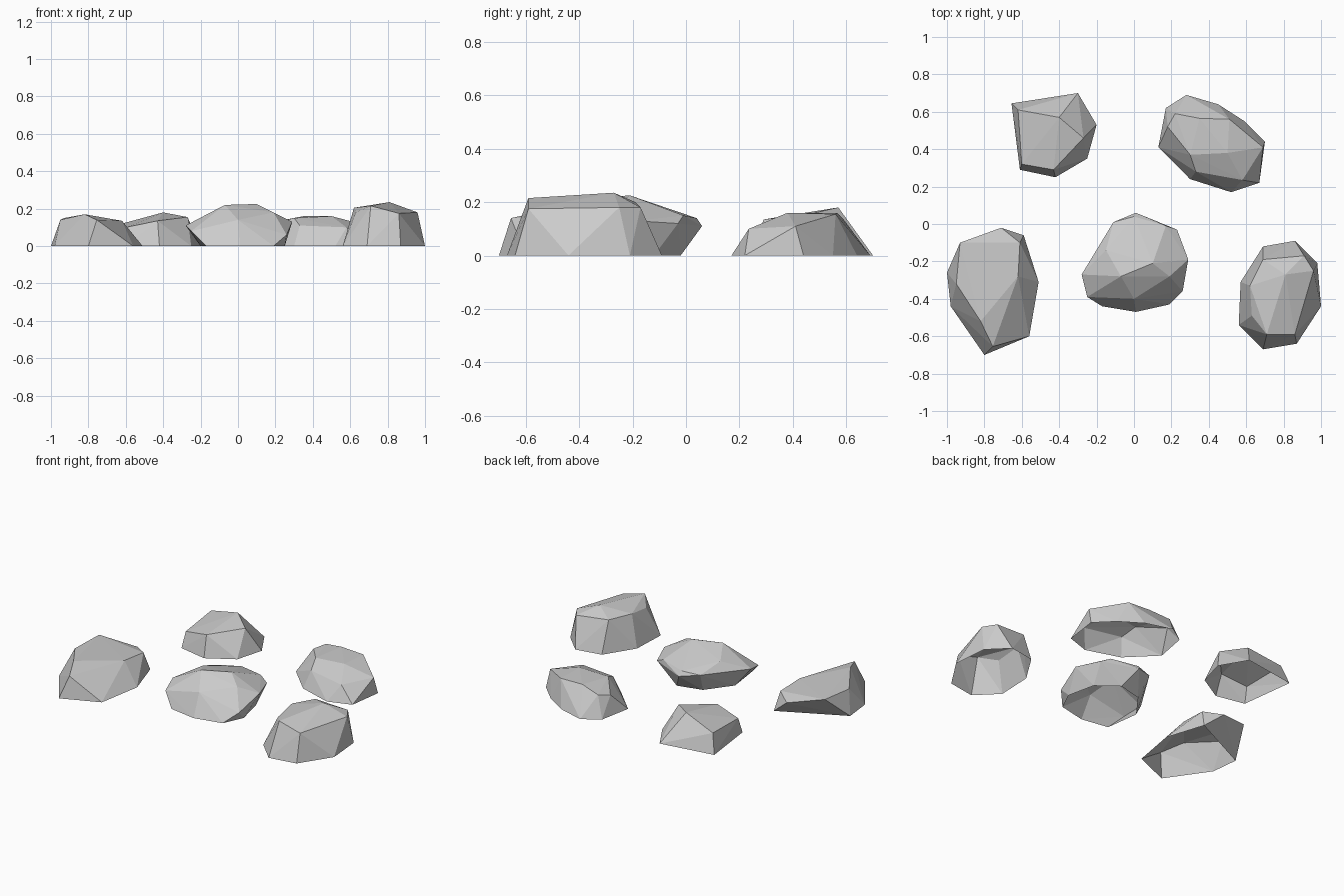
import bpy, bmesh

stone = bpy.data.materials.new("grey stone")
stone.diffuse_color = (0.6, 0.6, 0.6, 1)


def rock(name, base, upper):
    """Faceted boulder: hull of a ground outline and upper corners, open underneath."""
    bm = bmesh.new()
    for x, y in base:
        bm.verts.new((x, y, 0))
    for p in upper:
        bm.verts.new(p)
    bmesh.ops.convex_hull(bm, input=bm.verts[:])
    bmesh.ops.delete(bm, geom=[v for v in bm.verts if not v.link_faces], context='VERTS')
    under = [f for f in bm.faces if all(v.co.z < 0.001 for v in f.verts)]
    bmesh.ops.delete(bm, geom=under, context='FACES')
    bmesh.ops.recalc_face_normals(bm, faces=bm.faces[:])
    if sum(f.normal.z * f.calc_area() for f in bm.faces) < 0:
        bmesh.ops.reverse_faces(bm, faces=bm.faces[:])
    mesh = bpy.data.meshes.new(name)
    bm.to_mesh(mesh)
    bm.free()
    mesh.materials.append(stone)
    bpy.context.collection.objects.link(bpy.data.objects.new(name, mesh))


# long wedge rock on the left
rock("left_rock",
     [(-1, -.26), (-.98, -.44), (-.80, -.70), (-.56, -.60), (-.51, -.31), (-.59, -.06)],
     [(-.93, -.10, .15), (-.71, -.02, .10), (-.61, -.10, .12), (-.62, -.28, .135),
      (-.82, -.52, .17), (-.755, -.655, .14), (-.95, -.32, .14)])

# tallest rock on the right
rock("right_rock",
     [(.69, -.12), (.86, -.09), (.98, -.21), (1, -.44), (.87, -.64), (.69, -.67),
      (.56, -.54), (.57, -.31)],
     [(.81, -.27, .235), (.71, -.59, .215), (.62, -.33, .205), (.96, -.25, .18),
      (.86, -.59, .175), (.63, -.49, .18), (.69, -.19, .20), (.91, -.17, .18)])

# low rock at the back right
rock("back_right_rock",
     [(.17, .62), (.28, .69), (.45, .64), (.59, .55), (.70, .44), (.67, .22),
      (.52, .17), (.30, .24), (.13, .41)],
     [(.30, .37, .15), (.22, .59, .135), (.35, .565, .16), (.51, .56, .155), (.33, .28, .11),
      (.50, .38, .16), (.58, .235, .10), (.69, .41, .11), (.18, .52, .12)])

# angular rock at the back left
rock("back_left_rock",
     [(-.655, .645), (-.30, .70), (-.20, .53), (-.25, .35), (-.42, .25), (-.61, .29)],
     [(-.40, .57, .18), (-.62, .61, .12), (-.60, .32, .10), (-.43, .29, .135),
      (-.27, .46, .155)])

# rounded centre rock, undercut towards the ground
rock("centre_rock",
     [(.01, -.47), (.19, -.43), (.25, -.30), (.21, -.12), (.08, -.02), (-.08, -.06),
      (-.20, -.22), (-.17, -.44)],
     [(-.11, .01, .13), (.01, .06, .11), (.23, -.03, .12), (.29, -.19, .13), (.26, -.36, .06),
      (-.25, -.39, .08), (-.28, -.27, .11), (.10, -.21, .225), (-.07, -.28, .22),
      (-.15, -.14, .175), (0, .04, .14), (.17, -.01, .15), (.19, -.28, .18), (0, -.40, .14)])
